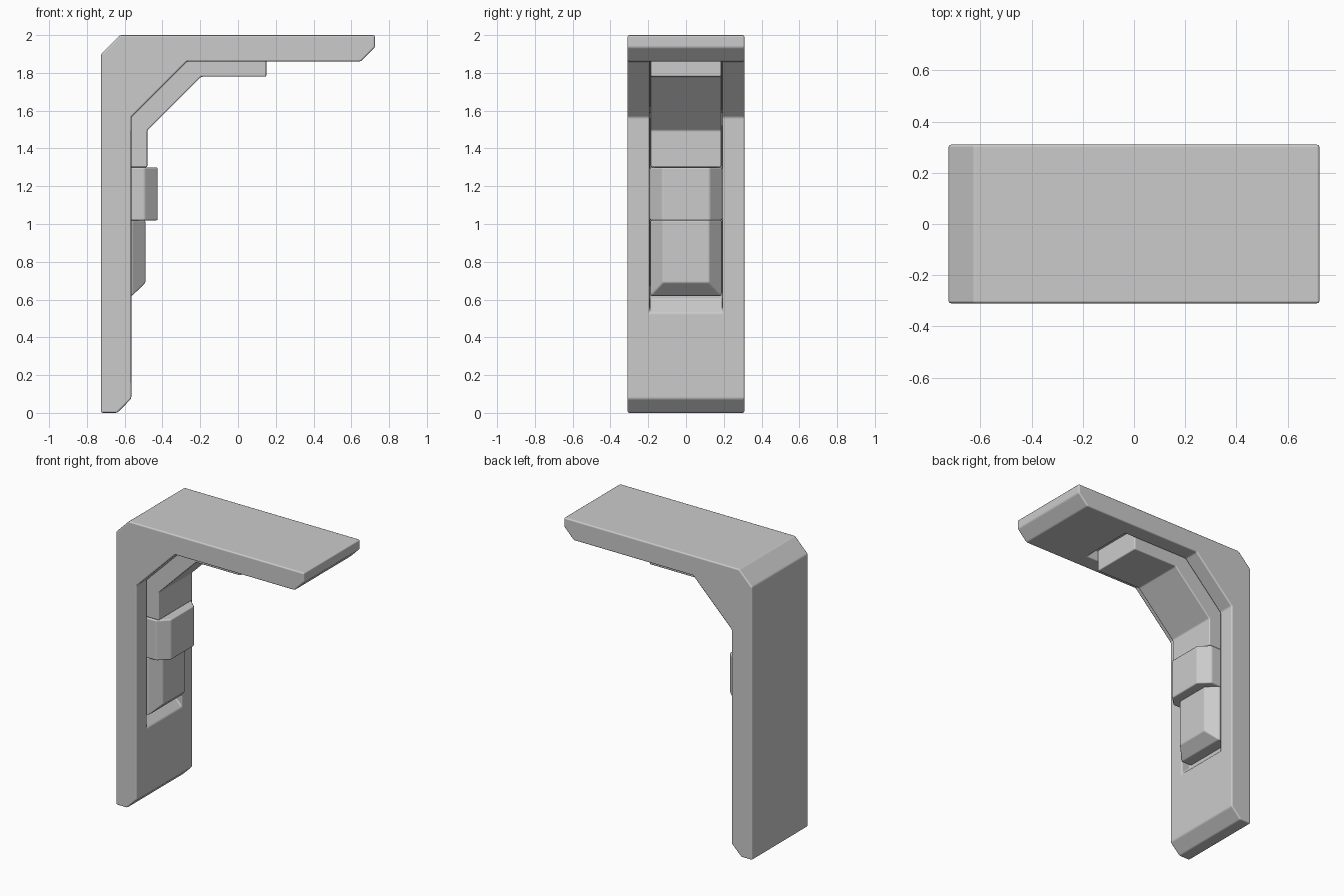
import bpy, bmesh

if "Cube" in bpy.data.objects:
    bpy.data.objects.remove(bpy.data.objects["Cube"])


def finish(name, bm):
    bmesh.ops.recalc_face_normals(bm, faces=bm.faces)
    mesh = bpy.data.meshes.new(name)
    bm.to_mesh(mesh)
    bm.free()
    obj = bpy.data.objects.new(name, mesh)
    bpy.context.collection.objects.link(obj)
    return obj


def loft(name, rings):
    """Join matching closed rings of points and cap both ends."""
    bm = bmesh.new()
    loops = [[bm.verts.new(p) for p in ring] for ring in rings]
    n = len(loops[0])
    for a, b in zip(loops, loops[1:]):
        for i in range(n):
            j = (i + 1) % n
            bm.faces.new((a[i], a[j], b[j], b[i]))
    bm.faces.new(loops[0])
    bm.faces.new(loops[-1])
    return finish(name, bm)


def prism(name, profile, half_width):
    """Extrude a side (x, z) profile across y."""
    return loft(name, [[(x, y, z) for x, z in profile]
                       for y in (-half_width, half_width)])


def pad(name, sections):
    """Loft rectangles (x, half_y, z_low, z_high) outwards along x."""
    return loft(name, [[(x, -h, lo), (x, h, lo), (x, h, hi), (x, -h, hi)]
                       for x, h, lo, hi in sections])


def soften(obj, width):
    mod = obj.modifiers.new("edge_bevel", 'BEVEL')
    mod.width = width
    mod.segments = 2
    mod.limit_method = 'ANGLE'
    mod.angle_limit = 0.5
    for p in obj.data.polygons:
        p.use_smooth = True
    mod.harden_normals = True


# Main angled bracket
bracket = prism("bracket", [
    (-0.725, 0), (-0.64, 0), (-0.565, 0.075), (-0.565, 1.565), (-0.27, 1.86),
    (0.65, 1.86), (0.725, 1.935), (0.725, 2.0), (-0.625, 2.0), (-0.725, 1.9)], 0.31)

# Sloped-end groove along the inner face
cutter = prism("groove_cutter", [
    (-0.535, 0.50), (-0.635, 0.60), (-0.635, 1.594), (-0.299, 1.93),
    (0.17, 1.93), (0.27, 1.83), (-0.23, 1.83), (-0.535, 1.525)], 0.192)
cutter.hide_render = True
cutter.hide_viewport = True
cut = bracket.modifiers.new("groove", 'BOOLEAN')
cut.operation = 'DIFFERENCE'
cut.solver = 'EXACT'
cut.object = cutter
soften(bracket, 0.01)

# Bent strip sitting in the groove
strip = prism("inner_strip", [
    (-0.65, 1.30), (-0.48, 1.30), (-0.48, 1.495), (-0.195, 1.78),
    (0.15, 1.78), (0.15, 1.94), (-0.304, 1.94), (-0.65, 1.594)], 0.187)
soften(strip, 0.008)

# Raised clasp with chamfered sides
clasp = pad("clasp", [(-0.65, 0.192, 1.018, 1.30), (-0.495, 0.192, 1.018, 1.30),
                      (-0.425, 0.125, 1.018, 1.30)])
soften(clasp, 0.01)

# Lower pad with chamfered sides and foot
lower = pad("lower_pad", [(-0.65, 0.189, 0.62, 1.02), (-0.56, 0.189, 0.62, 1.02),
                          (-0.49, 0.122, 0.69, 1.02)])
soften(lower, 0.008)
